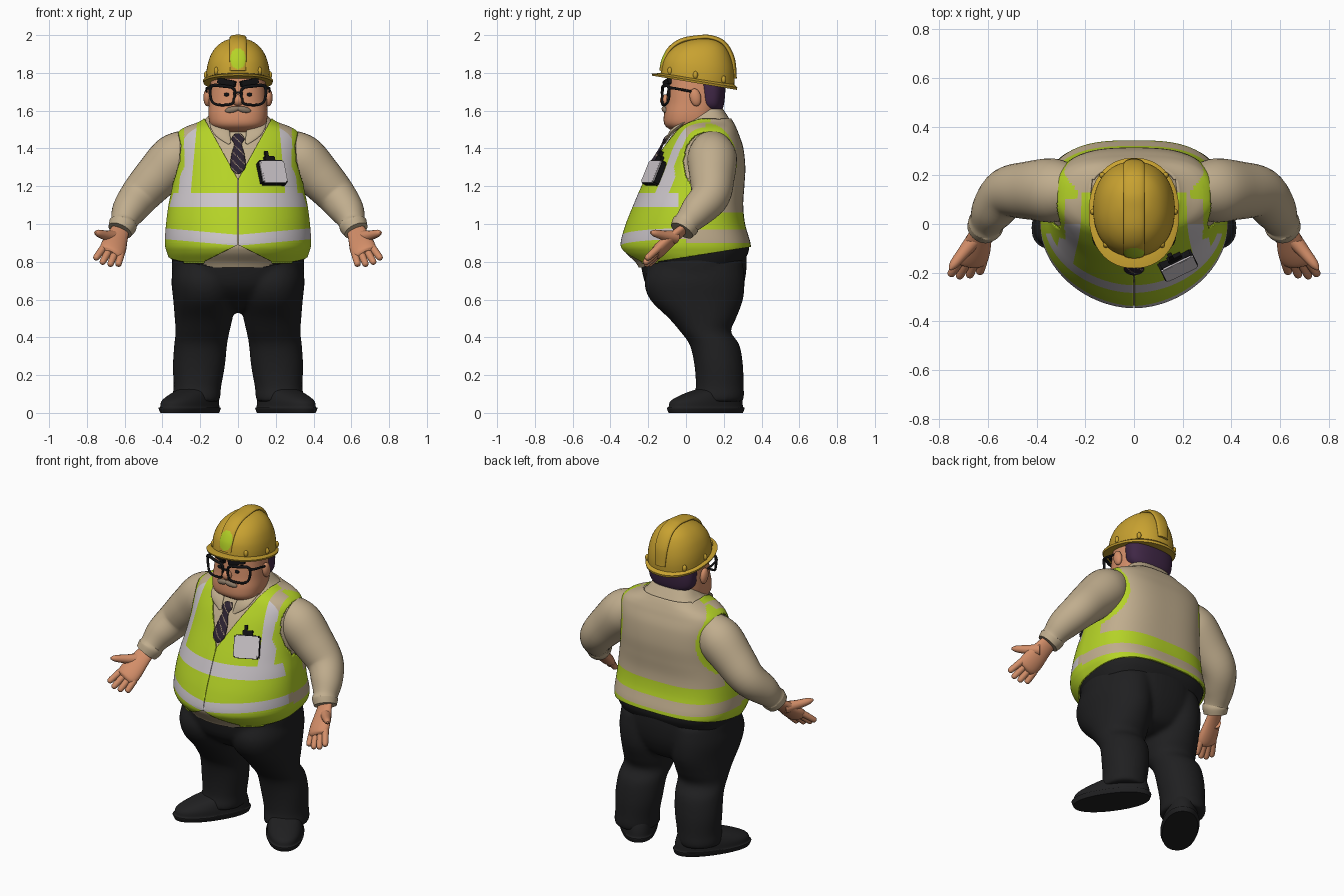
import bpy, bmesh, math
from mathutils import Vector, Matrix, Euler

if "Cube" in bpy.data.objects:
    bpy.data.objects.remove(bpy.data.objects["Cube"])

COLOURS = {
    "lime": (.46, .65, .02), "shirt_tan": (.53, .42, .27), "silver": (.6, .56, .59),
    "trouser_black": (.014, .014, .015), "skin": (.65, .27, .14), "helmet_yellow": (.58, .36, .03),
    "hair_purple": (.05, .02, .06), "frame_black": (.006, .006, .007),
    "moustache_grey": (.27, .2, .14), "tie_dark": (.025, .016, .03)}
MATS = {}
for key, rgb in COLOURS.items():
    m = MATS[key] = bpy.data.materials.new(key)
    m.use_nodes = True
    m.diffuse_color = (*rgb, 1)
    shader = next(n for n in m.node_tree.nodes if n.type == 'BSDF_PRINCIPLED')
    shader.inputs["Base Color"].default_value = (*rgb, 1)
    shader.inputs["Roughness"].default_value = .7


def finish(name, bm, mats, rule=None, angle=40):
    """Turn a bmesh into a smooth object; rule picks the material of each face."""
    bmesh.ops.recalc_face_normals(bm, faces=bm.faces[:])
    mesh = bpy.data.meshes.new(name)
    bm.to_mesh(mesh)
    bm.free()
    for key in mats.split():
        mesh.materials.append(MATS[key])
    if rule:
        for p in mesh.polygons:
            p.material_index = rule(*p.center)
    mesh.shade_smooth()
    mesh.set_sharp_from_angle(angle=math.radians(angle))
    ob = bpy.data.objects.new(name, mesh)
    bpy.context.collection.objects.link(ob)
    return ob


def spline(pts, steps, closed=False):
    """Smooth curve through points of any dimension."""
    n, out = len(pts), []
    for i in range(n if closed else n - 1):
        quad = [pts[(i + k) % n] if closed else pts[min(max(i + k, 0), n - 1)] for k in (-1, 0, 1, 2)]
        for j in range(steps):
            t = j / steps
            out.append([b + t / 2 * (c - a + t * (2 * a - 5 * b + 4 * c - d + t * (3 * (b - c) + d - a)))
                        for a, b, c, d in zip(*quad)])
    return out if closed else out + [list(pts[-1])]


def bridge(rings, closed=False, keep=None, cuts=()):
    """Join rings of points into a surface, capped unless closed or trimmed."""
    bm = bmesh.new()
    rows = [[bm.verts.new(p) for p in ring] for ring in rings]
    n = len(rows[0])
    for a, b in zip(rows, rows[1:] + rows[:1] if closed else rows[1:]):
        for i in range(n):
            j = (i + 1) % n
            bm.faces.new((a[i], a[j], b[j], b[i]))
    for point, normal in cuts:
        bmesh.ops.bisect_plane(bm, geom=bm.verts[:] + bm.edges[:] + bm.faces[:],
                               plane_co=point, plane_no=Vector(normal).normalized())
    if keep:
        bad = [f for f in bm.faces if not keep(*f.calc_center_median())]
        bmesh.ops.delete(bm, geom=bad, context='FACES')
    elif not closed:
        bm.faces.new(rows[0])
        bm.faces.new(rows[-1])
    return bm


def loft(name, rings, mats, steps=5, segs=48, power=(2.2, 2.2), grow=0, keep=None, cuts=(), rule=None, warp=None):
    """Stack of level ovals (z, centre x, half width, front y, back y); power squares the front and back."""
    loops = []
    for z, cx, rx, front, back in spline(rings, steps):
        loop = []
        for i in range(segs):
            a = 2 * math.pi * i / segs
            e = 2 / power[math.sin(a) > 0]
            c, s = (math.copysign(abs(f(a)) ** e, f(a)) for f in (math.cos, math.sin))
            p = Vector((cx + (rx + grow) * c, (front + back) / 2 + ((back - front) / 2 + grow) * s, z))
            loop.append(warp(p) if warp else p)
        loops.append(loop)
    return finish(name, bridge(loops, keep=keep, cuts=cuts), mats, rule)


def tube(name, pts, mats, ref=(1, 0, 0), flat=1, steps=5, segs=20, closed=False, rule=None):
    """Swept oval through (x, y, z, radius) points; ref is the wide direction."""
    path = spline(pts, steps, closed)
    n, loops = len(path), []
    for i, p in enumerate(path):
        before, after = (path[i - 1], path[(i + 1) % n]) if closed else (path[max(i - 1, 0)], path[min(i + 1, n - 1)])
        t = (Vector(after[:3]) - Vector(before[:3])).normalized()
        u = Vector(ref)
        u = (u - t * u.dot(t)).normalized()
        v = t.cross(u) * flat
        angles = [2 * math.pi * k / segs for k in range(segs)]
        loops.append([Vector(p[:3]) + p[3] * (u * math.cos(a) + v * math.sin(a)) for a in angles])
    return finish(name, bridge(loops, closed), mats, rule)


def solid(name, kind, loc, size, mat, rot=(0, 0, 0)):
    """Box or ball of the given full size."""
    bm = bmesh.new()
    if kind == "box":
        bmesh.ops.create_cube(bm, size=1)
        bmesh.ops.bevel(bm, geom=bm.edges[:], offset=.06, segments=2, affect='EDGES')
    else:
        bmesh.ops.create_uvsphere(bm, u_segments=24, v_segments=14, radius=.5)
    bm.transform(Matrix.LocRotScale(Vector(loc), Euler(rot), Vector(size)))
    return finish(name, bm, mat)


# Torso: shirt and the vest shell over it
TORSO = [(.77, 0, .325, -.25, .29), (.8, 0, .345, -.27, .305), (.85, 0, .366, -.32, .33),
         (.9, 0, .376, -.335, .33), (1, 0, .37, -.308, .302), (1.1, 0, .357, -.268, .292),
         (1.2, 0, .337, -.225, .298), (1.3, 0, .327, -.175, .303), (1.4, 0, .326, -.122, .293),
         (1.47, 0, .317, -.075, .271), (1.51, 0, .275, -.05, .255), (1.55, 0, .18, -.025, .234),
         (1.61, 0, .13, .01, .195)]
SHAPE = (1.9, 2.9)


def hem(x, y):
    peak = .09 * max(0, 1 - abs(x) / .18) if y < 0 else 0
    return .8 + peak + .16 * max(0, y + .15)


def armhole(y, z):
    return math.hypot((y - .11) / .125, (z - 1.33) / .16)


def vest_keep(x, y, z):
    neck = y < .1 and abs(x) < .55 * (z - 1.235)
    zip_gap = y < 0 and abs(x) < .002
    return hem(x, y) < z < 1.555 and not (neck or zip_gap) and not (armhole(y, z) < 1 and abs(x) > .25)


def vest_colour(x, y, z):
    lime, silver, tan = 0, 1, 2
    ax = abs(x)
    low = .885 + .09 * ax if y < 0 else .9
    if low < z < low + (.058 if y < 0 else .07):
        return silver if y < -.04 else tan
    if armhole(y, z) < (1.4 if y < .11 else 1.27) and ax > (.285 if y < .11 else .22):
        return lime
    if y < -.04 and 1.09 < z < 1.165:
        return silver
    if y < .13 and z > 1.165 and .355 < ax + .09 * z < .42:
        return silver if y < 0 else tan
    return lime if y < .13 or z < 1.06 else tan


# Planes that give the hem, neck, zip and bands clean edges
CUTS = [((0, 0, z), (0, 0, 1)) for z in (.8, .9, .97, 1.06, 1.09, 1.165)]
CUTS += [((0, y, 0), (0, 1, 0)) for y in (-.04, 0, .13)]
CUTS.append(((0, -.15, .8), (0, -.16, 1)))
for s in (1, -1):
    CUTS += [((0, 0, .89), (s * .5, 0, 1)), ((0, 0, 1.235), (s, 0, -.55)), ((s * .002, 0, 0), (s, 0, 0))]
    CUTS += [((s * x, 0, 0), (s, 0, .09)) for x in (.355, .42)]
    CUTS += [((0, 0, z), (-s * .09, 0, 1)) for z in (.885, .943)]

loft("shirt_body", TORSO, "shirt_tan trouser_black", 8, 128, SHAPE,
     rule=lambda x, y, z: int(z < .755 + x * x or z < hem(x, y) + .01 and (y > -.12 or abs(x) > .24)))
vest = loft("safety_vest", TORSO, "lime silver shirt_tan", 7, 200, SHAPE, .011, vest_keep, CUTS, vest_colour)
wall = vest.modifiers.new("thickness", 'SOLIDIFY')
wall.thickness, wall.offset = .009, -1

# Tie and the card holder on the chest
tube("tie", [(0, -.085, 1.475, .02), (0, -.108, 1.45, .034), (0, -.125, 1.42, .021), (0, -.15, 1.37, .034),
             (0, -.192, 1.3, .04), (0, -.21, 1.265, .008)], "tie_dark moustache_grey", flat=.3, steps=10, segs=40,
     rule=lambda x, y, z: int((x + z) % .045 < .006))
turn = (-.42, 0, .45)
centre = Vector((.18, -.168, 1.27))
for part, offset, size, mat in (
        ("card_holder", (0, 0, 0), (.15, .035, .135), "frame_black"),
        ("card_front", (0, -.018, 0), (.144, .009, .128), "silver"),
        ("holder_clip", (0, 0, .075), (.06, .02, .04), "frame_black"),
        ("holder_pen", (-.012, 0, .095), (.018, .018, .06), "frame_black")):
    solid(part, "box", centre + Euler(turn).to_matrix() @ Vector(offset), size, mat, turn)

# Head, hair and nose
loft("head", [(1.46, 0, .1, -.01, .16), (1.5, 0, .125, -.085, .155), (1.53, 0, .149, -.115, .16),
              (1.58, 0, .157, -.117, .17), (1.64, 0, .154, -.106, .185), (1.7, 0, .15, -.1, .19),
              (1.8, 0, .14, -.09, .2)], "skin", power=(2.5, 2.5))
loft("hair", [(1.59, 0, .1, .1, .185), (1.63, 0, .144, .07, .2), (1.7, 0, .153, .065, .208),
              (1.78, 0, .148, .05, .205)], "hair_purple", power=(3, 2.3))
solid("nose", "ball", (0, -.11, 1.655), (.06, .055, .06), "skin")


# Hard hat: dome, brim, ridge
def tilt(p):
    p.z += 1.757 - .16 * (p.y - .06) * max(0, 1 - p.z / .23)
    return p


loft("helmet_dome", [(0, 0, .168, -.135, .255), (.05, 0, .167, -.13, .257), (.1, 0, .158, -.118, .25),
                     (.15, 0, .138, -.09, .232), (.19, 0, .106, -.045, .205), (.217, 0, .062, .02, .16),
                     (.227, 0, .01, .08, .1)], "helmet_yellow", warp=tilt)
loft("helmet_brim", [(-.012, 0, .155, -.13, .24), (-.012, 0, .182, -.178, .269), (0, 0, .186, -.182, .272),
                     (.012, 0, .165, -.14, .255)], "helmet_yellow", 1, 64, warp=tilt)
tube("helmet_ridge", [(0, -.128, 1.81, .042), (0, -.115, 1.87, .044), (0, -.08, 1.93, .044), (0, -.02, 1.97, .044),
                      (0, .06, 1.985, .044), (0, .13, 1.986, .044), (0, .2, 1.955, .044), (0, .245, 1.875, .043),
                      (0, .258, 1.77, .035)], "helmet_yellow lime", flat=.32, steps=12, segs=48,
     rule=lambda x, y, z: int(y < 0 and math.hypot(x / .042, (z - 1.875) / .055) < 1))
tube("glasses_bridge", [(-.025, -.125, 1.69, .006), (0, -.13, 1.697, .006), (.025, -.125, 1.69, .006)],
     "frame_black", (0, 1, 0), segs=10)

# Trousers: seat and legs merged into one skin
trousers = [loft("trousers", [(.53, 0, .07, .02, .17), (.57, 0, .2, -.09, .25), (.66, 0, .325, -.2, .3),
                              (.76, 0, .35, -.235, .32), (.86, 0, .345, -.24, .32)], "trouser_black")]

for s, side in ((1, "left"), (-1, "right")):
    def flip(pts):
        return [(s * p[0], *p[1:]) for p in pts]

    # Face details
    solid(side + "_ear", "ball", (s * .163, .05, 1.67), (.04, .06, .095), "skin", (.2, 0, 0))
    solid(side + "_eye", "ball", (s * .06, -.095, 1.685), (.03, .016, .02), "frame_black")
    solid(side + "_brow", "box", (s * .06, -.1, 1.75), (.1, .02, .032), "frame_black", (0, -s * .2, s * .3))
    solid(side + "_moustache", "ball", (s * .03, -.114, 1.606), (.08, .026, .032), "moustache_grey", (0, s * .2, s * .2))
    tube(side + "_lens_frame", flip([(.022, -.125, 1.65, .007), (.022, -.125, 1.715, .008), (.08, -.118, 1.73, .009),
                                     (.143, -.092, 1.728, .009), (.142, -.092, 1.66, .007), (.115, -.108, 1.633, .007),
                                     (.05, -.123, 1.632, .007)]), "frame_black", (0, 1, 0), closed=True, segs=10)
    tube(side + "_glasses_arm", flip([(.143, -.092, 1.718, .009), (.165, -.06, 1.718, .007), (.166, .06, 1.695, .006)]),
         "frame_black", (0, 0, 1), segs=10)
    for k, (x, y) in enumerate(((.115, -.085), (.168, .05), (.13, .2))):
        solid(f"{side}_helmet_clip_{k}", "ball", (s * x, y, 1.797 - .16 * y), (.026, .026, .04), "helmet_yellow")

    # Collar and sleeve
    tube(side + "_collar", flip([(.125, .02, 1.555, .03), (.09, -.07, 1.495, .045), (.045, -.112, 1.425, .008)]),
         "shirt_tan", flat=.25)
    tube(side + "_sleeve", flip([(.24, .135, 1.41, .1), (.33, .138, 1.35, .131), (.43, .138, 1.25, .12),
                                 (.52, .128, 1.15, .105), (.578, .06, 1.07, .09), (.605, .008, 1.01, .07),
                                 (.61, -.003, .995, .075), (.625, -.022, .965, .066)]), "shirt_tan", (0, 1, 0), segs=32)

    # Open hand with four fingers and a thumb
    along = Vector((.32, -.68, -.66))
    across = Vector((.9, .06, .4))
    tube(side + "_palm", flip([(.615, 0, .985, .045), (.637, -.06, .935, .056), (.657, -.12, .882, .068),
                               (.668, -.155, .85, .064), (.673, -.167, .84, .04)]), "skin",
         (s * across.x, across.y, across.z), .5)
    for k, length in enumerate((.08, .105, .115, .105)):
        o = (k - 1.5) * .033
        base = Vector((.665, -.145, .857)) + across * o
        ray = along + across * o * 3
        tube(f"{side}_finger_{k + 1}", flip([(*(base + ray * length * f), r) for f, r in
                                             ((0, .02), (.5, .019), (.9, .016), (1, .005))]), "skin", segs=12)
    tube(side + "_thumb", flip([(.65, -.055, .93, .035), (.695, -.11, .938, .027), (.74, -.165, .951, .019),
                                (.757, -.187, .956, .006)]), "skin", (0, 0, 1), segs=12)

    # Trouser leg and turned-out shoe
    leg = [(.06, .22, .122, .04, .3), (.09, .22, .127, .04, .308), (.14, .215, .126, .052, .305),
           (.25, .207, .138, .045, .302), (.36, .198, .14, .02, .283), (.43, .188, .143, -.03, .238),
           (.5, .182, .153, -.09, .265), (.6, .178, .165, -.19, .302), (.7, .178, .174, -.22, .31),
           (.8, .168, .17, -.18, .3)]
    trousers.append(loft(side + "_leg", [(z, s * x, *rest) for z, x, *rest in leg], "trouser_black", power=(2.2, 2)))
    spin = Matrix.Translation((s * .21, .171, 0)) @ Matrix.Rotation(s * .6, 4, 'Z')
    loft(side + "_shoe", [(0, 0, .1, -.305, .145), (.025, 0, .11, -.315, .153), (.032, 0, .103, -.305, .145),
                          (.065, 0, .1, -.29, .14), (.1, 0, .092, -.21, .13), (.13, 0, .08, -.11, .115),
                          (.15, 0, .06, -.05, .1)], "trouser_black", 4, warp=lambda p: spin @ p)

with bpy.context.temp_override(active_object=trousers[0], object=trousers[0], selected_objects=trousers,
                               selected_editable_objects=trousers):
    bpy.ops.object.join()
merge = trousers[0].modifiers.new("merge", 'REMESH')
merge.mode, merge.voxel_size, merge.use_smooth_shade = 'VOXEL', .013, True
trousers[0].modifiers.new("soften", 'SMOOTH').iterations = 6
